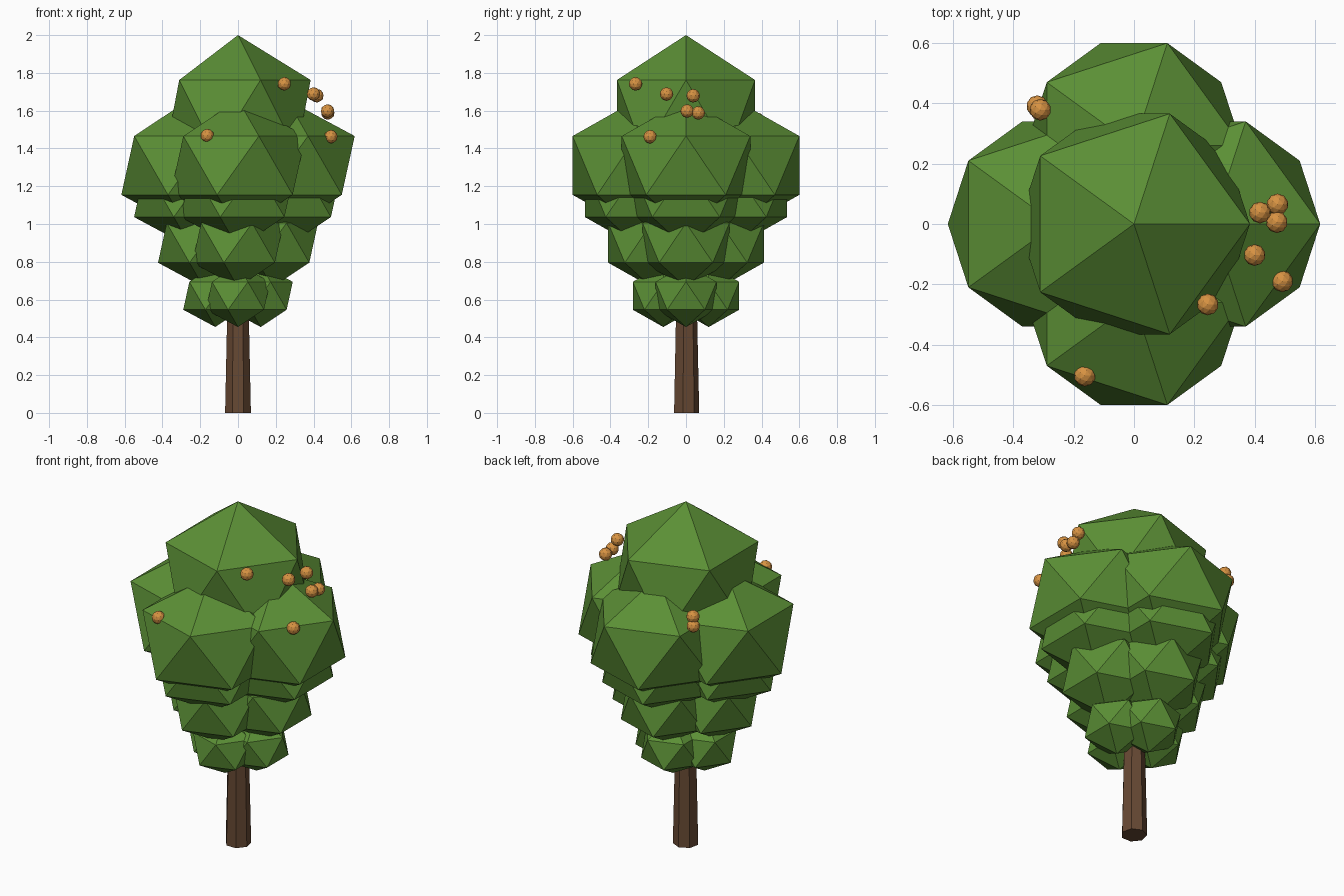
import bpy

if "Cube" in bpy.data.objects:
    bpy.data.objects.remove(bpy.data.objects["Cube"])


def material(name, color):
    m = bpy.data.materials.new(name)
    m.diffuse_color = (*color, 1.0)
    m.use_nodes = True
    m.node_tree.nodes["Principled BSDF"].inputs["Base Color"].default_value = m.diffuse_color
    return m


leaf_green = material("leaf green", (0.105, 0.275, 0.036))
bark_brown = material("bark brown", (0.135, 0.066, 0.033))
fruit_orange = material("fruit orange", (0.68, 0.29, 0.055))


def ball(name, location, radius, mat, squash=1.0, detail=1):
    bpy.ops.mesh.primitive_ico_sphere_add(
        subdivisions=detail, radius=radius, location=location)
    obj = bpy.context.object
    obj.name = name
    obj.scale.z = squash
    obj.data.materials.append(mat)
    return obj


# Trunk: tapered seven-sided post running up inside the leaves
bpy.ops.mesh.primitive_cone_add(
    vertices=7, radius1=0.07, radius2=0.044, depth=1.2, location=(0, 0, 0.6))
trunk = bpy.context.object
trunk.name = "trunk"
trunk.data.materials.append(bark_brown)

# Leaf tiers: four squashed clumps around the trunk (offset, radius, height)
tiers = [
    (0.12, 0.19, 0.62),
    (0.182, 0.27, 0.90),
    (0.246, 0.34, 1.169),
    (0.26, 0.40, 1.31),
]
for level, (offset, radius, height) in enumerate(tiers, 1):
    for side, dx, dy in (("right", 1, 0), ("left", -1, 0),
                         ("back", 0, 1), ("front", 0, -1)):
        ball(f"leaf_clump_{level}_{side}", (dx * offset, dy * offset, height),
             radius, leaf_green, squash=0.87)

# Crown clump
ball("leaf_crown", (0, 0, 1.57), 0.43, leaf_green)

# Fruit scattered on the upper leaves
fruit_spots = [
    (0.245, -0.267, 1.742), (0.40, -0.103, 1.688), (0.418, 0.038, 1.679),
    (0.474, 0.006, 1.598), (0.476, 0.065, 1.588), (0.492, -0.19, 1.462),
    (-0.163, -0.503, 1.468), (-0.311, 0.379, 1.553), (-0.321, 0.391, 1.505),
]
for i, spot in enumerate(fruit_spots, 1):
    ball(f"fruit_{i}", spot, 0.036, fruit_orange, detail=2)
